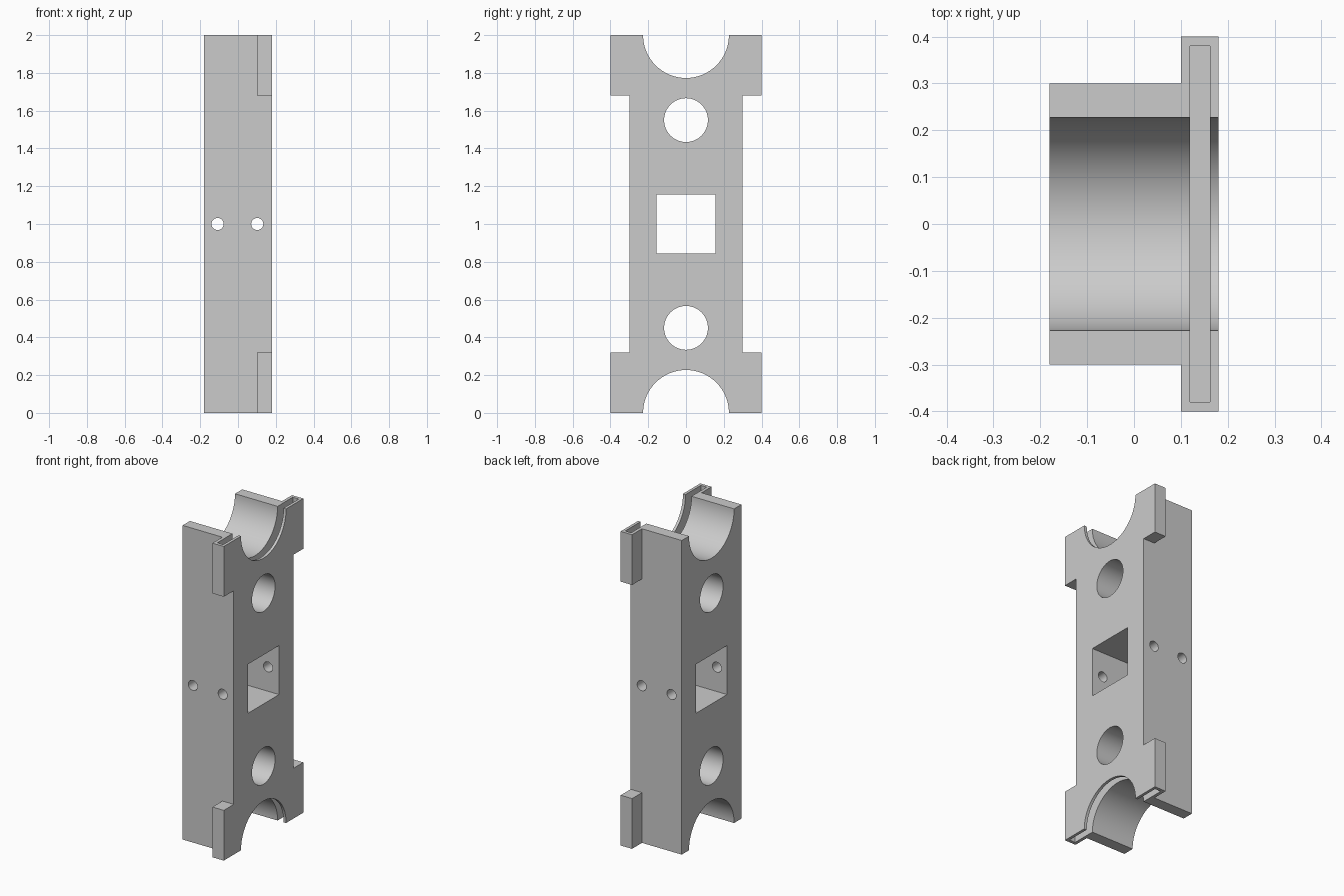
import bpy
import math

if "Cube" in bpy.data.objects:
    bpy.data.objects.remove(bpy.data.objects["Cube"], do_unlink=True)

grey = bpy.data.materials.new("plain grey")
grey.use_nodes = True
colour = (0.6, 0.6, 0.6, 1)
grey.diffuse_color = colour
grey.node_tree.nodes["Principled BSDF"].inputs["Base Color"].default_value = colour


def box(name, x, y, z):
    """Box from three (low, high) ranges."""
    spans = (x, y, z)
    bpy.ops.mesh.primitive_cube_add(size=1, location=[(a + b) / 2 for a, b in spans])
    ob = bpy.context.object
    ob.name = name
    ob.scale = [b - a for a, b in spans]
    bpy.ops.object.transform_apply(location=True, rotation=True, scale=True)
    ob.data.materials.append(grey)
    return ob


def rod(name, axis, centre, radius, sides):
    """Long cylinder along x or y."""
    turn = (0, math.pi / 2, 0) if axis == "x" else (math.pi / 2, 0, 0)
    bpy.ops.mesh.primitive_cylinder_add(vertices=sides, radius=radius, depth=1.2,
                                        location=centre, rotation=turn)
    ob = bpy.context.object
    ob.name = name
    bpy.ops.object.transform_apply(location=True, rotation=True, scale=True)
    ob.data.materials.append(grey)
    return ob


def combine(target, other, operation):
    """Apply a boolean and discard the helper."""
    other.hide_render = True
    mod = target.modifiers.new(operation.lower(), "BOOLEAN")
    mod.operation = operation
    mod.solver = "EXACT"
    mod.object = other
    bpy.context.view_layer.objects.active = target
    bpy.ops.object.modifier_apply(modifier=mod.name)
    bpy.data.objects.remove(other, do_unlink=True)


# Main block
body = box("spacer_block", (-0.18, 0.18), (-0.3, 0.3), (0, 2))

# Wider plates at both ends
for low, high in ((0, 0.32), (1.68, 2)):
    combine(body, box("end_plate", (0.10, 0.18), (-0.4, 0.4), (low, high)), "UNION")

# Slots sunk into both ends
for low, high in ((-0.1, 0.3), (1.7, 2.1)):
    combine(body, box("slot", (0.12, 0.162), (-0.38, 0.38), (low, high)), "DIFFERENCE")

# Half-round saddles and round holes, mirrored about mid height
for side in (-1, 1):
    combine(body, rod("saddle", "x", (0, 0, 1 + side), 0.227, 96), "DIFFERENCE")
    combine(body, rod("hole", "x", (0, 0, 1 + side * 0.55), 0.116, 64), "DIFFERENCE")

# Square window
combine(body, box("window", (-0.5, 0.5), (-0.156, 0.156), (0.845, 1.157)), "DIFFERENCE")

# Small cross holes
for x in (-0.108, 0.102):
    combine(body, rod("pin_hole", "y", (x, 0, 1), 0.032, 32), "DIFFERENCE")

# Smooth bores, crisp edges
bpy.ops.object.select_all(action="DESELECT")
body.select_set(True)
bpy.context.view_layer.objects.active = body
bpy.ops.object.shade_smooth_by_angle(angle=math.radians(30))
